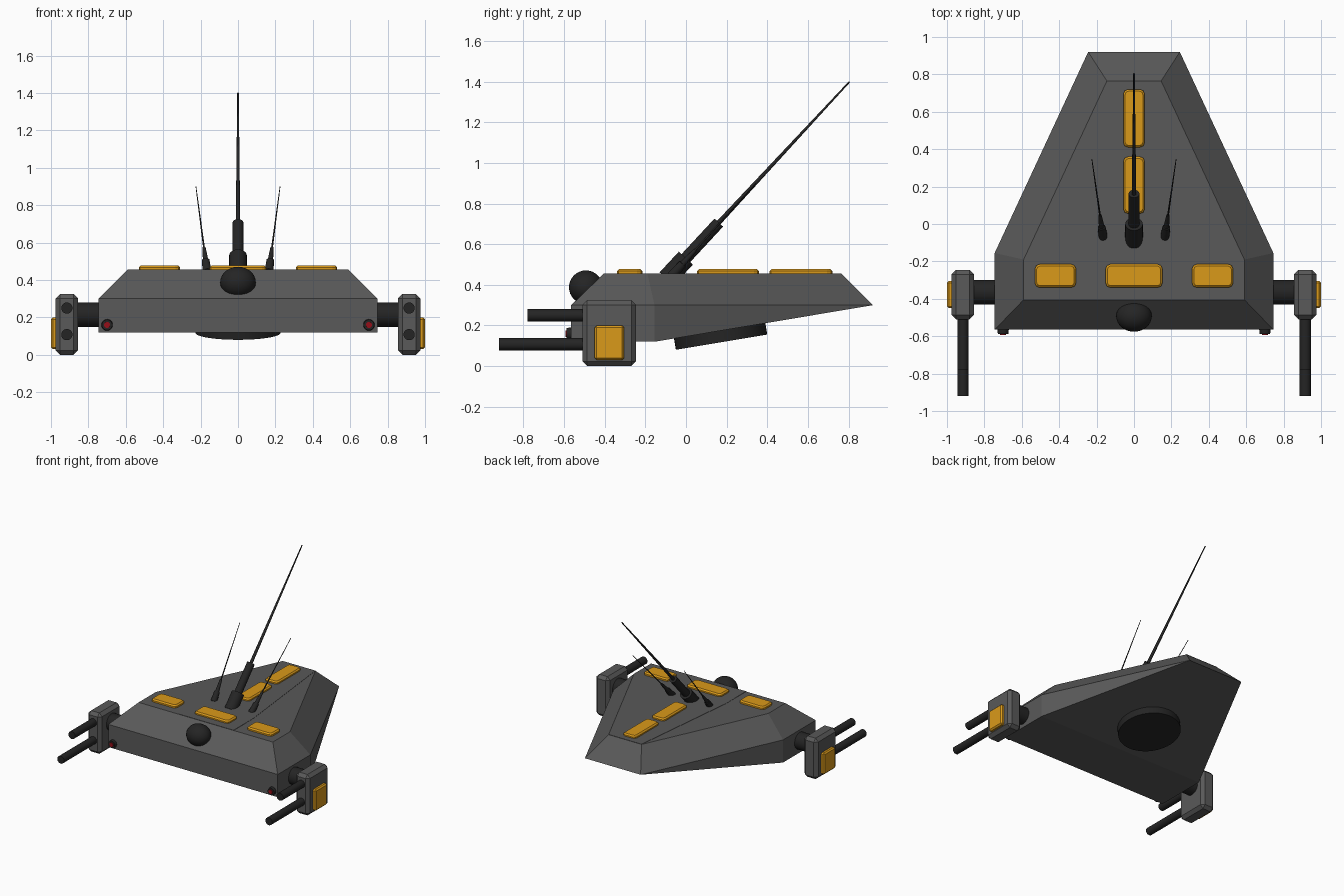
import bpy, bmesh
from mathutils import Vector, Matrix
from math import atan2

if "Cube" in bpy.data.objects:
    bpy.data.objects.remove(bpy.data.objects["Cube"])


def mat(name, c):
    m = bpy.data.materials.new(name)
    m.diffuse_color = (*c, 1)
    m.use_nodes = True
    m.node_tree.nodes["Principled BSDF"].inputs["Base Color"].default_value = m.diffuse_color
    return m


GREY = mat("dark_grey", (0.1, 0.1, 0.1))
BLACK = mat("black", (0.018, 0.018, 0.018))
AMBER = mat("amber", (0.7, 0.32, 0.01))
RED = mat("red", (0.3, 0.005, 0.01))


def finish(name, bm, m, smooth=False):
    bmesh.ops.recalc_face_normals(bm, faces=bm.faces)
    me = bpy.data.meshes.new(name)
    bm.to_mesh(me)
    bm.free()
    ob = bpy.data.objects.new(name, me)
    bpy.context.collection.objects.link(ob)
    me.materials.append(m)
    if smooth:
        bpy.ops.object.select_all(action='DESELECT')
        ob.select_set(True)
        bpy.context.view_layer.objects.active = ob
        bpy.ops.object.shade_smooth_by_angle(angle=0.6)
    return ob


def box(name, lo, hi, m, bevel=0.0, upright=0.0):
    """Box between two corners; upright rounds vertical edges, bevel chamfers all."""
    lo, hi = Vector(lo), Vector(hi)
    bm = bmesh.new()
    bmesh.ops.create_cube(bm, size=1)
    for v in bm.verts:
        v.co = Vector(a * b for a, b in zip(v.co, hi - lo)) + (lo + hi) / 2
    if upright:
        es = [e for e in bm.edges if abs(e.verts[0].co.z - e.verts[1].co.z) > 1e-4]
        bmesh.ops.bevel(bm, geom=es, offset=upright, segments=2, profile=0.5, affect='EDGES')
    if bevel:
        es = bm.edges[:]
        if upright:
            es = [e for e in es if all(v.co.z > hi.z - 1e-4 for v in e.verts)]
        bmesh.ops.bevel(bm, geom=es, offset=bevel, segments=1, affect='EDGES')
    return finish(name, bm, m)


def rod(name, a, b, r1, r2, m, n=20):
    a, b = Vector(a), Vector(b)
    d = b - a
    bm = bmesh.new()
    M = Matrix.Translation((a + b) / 2) @ d.to_track_quat('Z', 'Y').to_matrix().to_4x4()
    bmesh.ops.create_cone(bm, cap_ends=True, segments=n, radius1=r1, radius2=r2,
                          depth=d.length, matrix=M)
    return finish(name, bm, m, True)


def prism(name, half, z0, z1, m):
    pts = half + [(-x, y) for x, y in reversed(half)]
    bm = bmesh.new()
    f = bm.faces.new([bm.verts.new((x, y, z0)) for x, y in pts])
    ex = bmesh.ops.extrude_face_region(bm, geom=[f])
    for v in ex['geom']:
        if isinstance(v, bmesh.types.BMVert):
            v.co.z = z1
    return finish(name, bm, m)


# Wedge hull: convex hull of belly, belt and deck corners
bm = bmesh.new()
corners = [(.745, -.565, .12), (.745, -.155, .12),
           (.745, -.565, .30), (.745, -.155, .30), (.245, .92, .30),
           (.59, -.405, .455), (.59, -.19, .455), (.145, .765, .455)]
for x, y, z in corners:
    for s in (1, -1):
        bm.verts.new((s * x, y, z))
bmesh.ops.convex_hull(bm, input=bm.verts)
bmesh.ops.dissolve_limit(bm, angle_limit=0.02, verts=bm.verts, edges=bm.edges)
finish("hull", bm, GREY)

# Slightly raised centre deck panel
prism("deck_panel", [(.245, -.405), (.245, -.155), (.145, .765)], .44, .457, GREY)

# Amber deck plates
for i, (x0, x1, y0, y1) in enumerate([(-.057, .057, .41, .72), (-.057, .057, .055, .36),
                                      (-.152, .152, -.34, -.215),
                                      (.31, .53, -.34, -.215), (-.53, -.31, -.34, -.215)]):
    box(f"deck_plate_{i}", (x0, y0, .445), (x1, y1, .477), AMBER, .01, .025)

# Front sensor ball
bm = bmesh.new()
bmesh.ops.create_uvsphere(bm, u_segments=32, v_segments=16, radius=1,
                          matrix=Matrix.Translation((0, -.493, .388)) @ Matrix.Diagonal((.095, .083, .083, 1)))
finish("sensor_ball", bm, BLACK, True)

# Tilted belly disc
c, up = Vector((0, .175, .118)), Vector((0, -.18, 1.075)).normalized()
rod("belly_disc", c, c + up * .09, .228, .228, BLACK, 48)

# Main antenna in stepped sections
base = Vector((0, -.095, .43))
tip = Vector((0, .805, 1.40))
for name, t0, t1, r1, r2 in [("antenna_base", 0, .105, .047, .047),
                             ("antenna_sleeve", .09, .285, .029, .029),
                             ("antenna_mast", .28, 1, .012, .004)]:
    rod(name, base.lerp(tip, t0), base.lerp(tip, t1), r1, r2, BLACK)

for s, side in ((1, "right"), (-1, "left")):
    # Small whip antennas
    base = Vector((s * .165, -.07, .445))
    tip = Vector((s * .225, .345, .90))
    for name, t0, t1, r1, r2 in [("foot", 0, .13, .024, .021), ("neck", .13, .28, .015, .009),
                                 ("whip", .27, 1, .005, .002)]:
        rod(f"{side}_antenna_{name}", base.lerp(tip, t0), base.lerp(tip, t1), r1, r2, BLACK, 12)

    # Weapon pod on its arm
    rod(f"{side}_arm", (s * .70, -.365, .215), (s * .87, -.365, .215), .066, .066, BLACK, 24)
    xs = sorted((s * .855, s * .975))
    box(f"{side}_pod", (xs[0], -.51, 0), (xs[1], -.245, .325), GREY, .024)
    xs = sorted((s * .96, s * 1.0))
    box(f"{side}_pod_plate", (xs[0], -.45, .03), (xs[1], -.305, .20), AMBER, .01)
    rod(f"{side}_upper_barrel", (s * .915, -.49, .25), (s * .915, -.78, .25), .03, .03, BLACK)
    rod(f"{side}_lower_barrel", (s * .915, -.49, .108), (s * .915, -.92, .108), .03, .03, BLACK)

    # Front corner lights
    rod(f"{side}_light_ring", (s * .70, -.55, .16), (s * .70, -.588, .16), .032, .028, BLACK)
    rod(f"{side}_light", (s * .70, -.56, .16), (s * .70, -.593, .16), .018, .016, RED)
